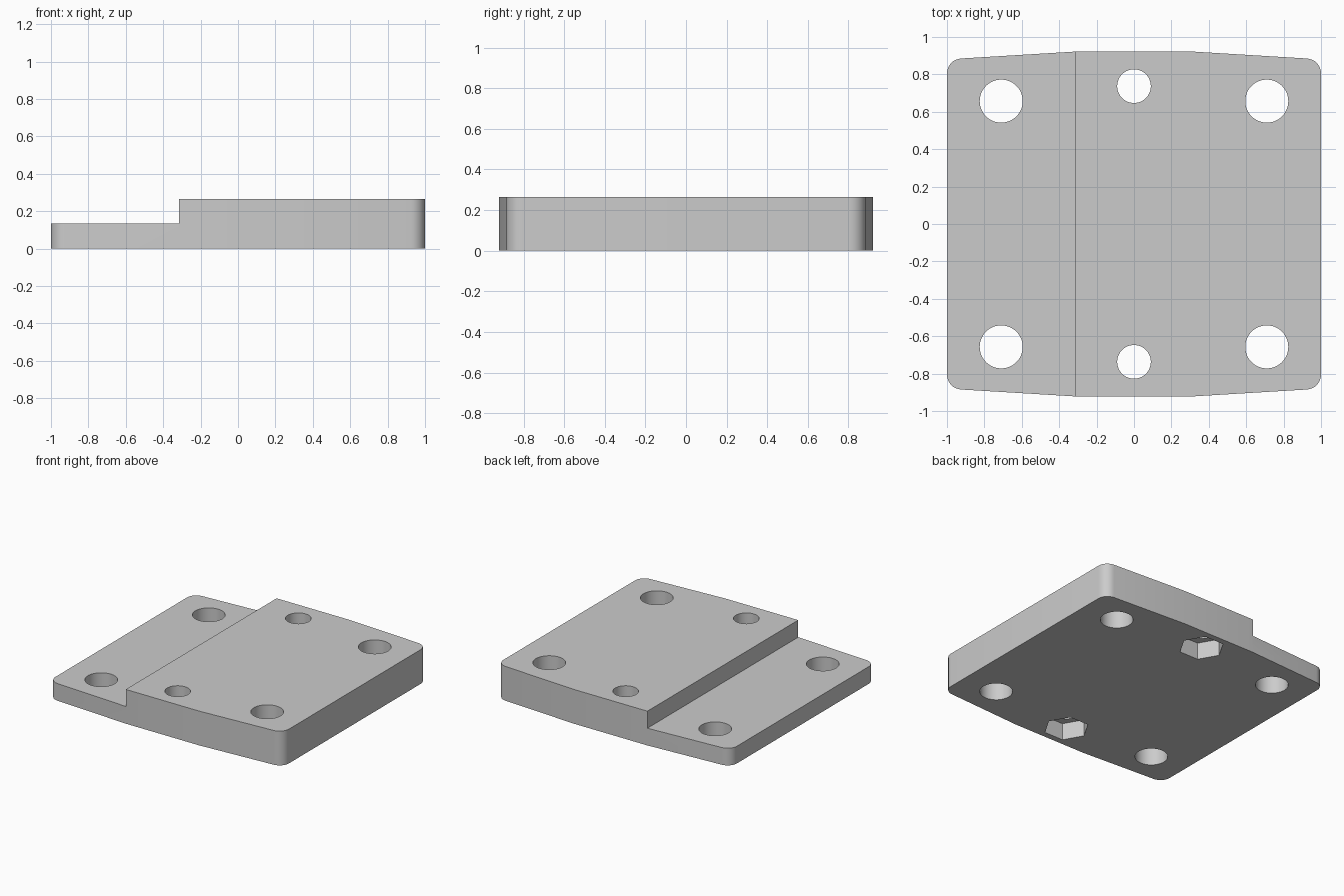
import bpy, bmesh, math

if "Cube" in bpy.data.objects:
    bpy.data.objects.remove(bpy.data.objects["Cube"])

THICK = 0.265
STEP_Z, STEP_X = 0.133, -0.315
CORNER_R = 0.08

grey = bpy.data.materials.new("plain grey")
grey.use_nodes = True
colour = (0.6, 0.6, 0.6, 1)
grey.diffuse_color = colour
grey.node_tree.nodes["Principled BSDF"].inputs["Base Color"].default_value = colour


def prism(name, outline, z0, z1):
    """Upright prism from a counter-clockwise outline."""
    bm = bmesh.new()
    base = bm.faces.new([bm.verts.new((x, y, z0)) for x, y in outline])
    top = bmesh.ops.extrude_face_region(bm, geom=[base])["geom"]
    verts = [v for v in top if isinstance(v, bmesh.types.BMVert)]
    bmesh.ops.translate(bm, verts=verts, vec=(0, 0, z1 - z0))
    bmesh.ops.recalc_face_normals(bm, faces=bm.faces)
    mesh = bpy.data.meshes.new(name)
    bm.to_mesh(mesh)
    bm.free()
    mesh.materials.append(grey)
    obj = bpy.data.objects.new(name, mesh)
    bpy.context.collection.objects.link(obj)
    return obj


def ring(cx, cy, r, n):
    return [(cx + r * math.cos(2 * math.pi * i / n),
             cy + r * math.sin(2 * math.pi * i / n)) for i in range(n)]


# Plate outline: one rounded quarter, mirrored round the centre
quarter = []
for i in range(9):
    a = math.radians(87) * i / 8
    quarter.append((1 - CORNER_R + CORNER_R * math.cos(a),
                    0.805 + CORNER_R * math.sin(a)))
quarter.append((0.31, 0.922))
half = quarter + [(-x, y) for x, y in reversed(quarter)]
outline = half + [(-x, -y) for x, y in half]
plate = prism("stepped_plate", outline, 0, THICK)

# Cutters: lowered side, corner holes, bolt holes and hexagonal nut pockets
cutters = [prism("step_cutter", [(-2, -2), (STEP_X, -2), (STEP_X, 2), (-2, 2)],
                 STEP_Z, 1)]
for sy in (-1, 1):
    for sx in (-1, 1):
        cutters.append(prism("corner_hole_cutter",
                             ring(sx * 0.71, sy * 0.657, 0.115, 48), -1, 1))
    cutters.append(prism("bolt_hole_cutter", ring(0, sy * 0.737, 0.09, 48), -1, 1))
    cutters.append(prism("nut_pocket_cutter", ring(0, sy * 0.737, 0.16, 6), -1, 0.13))

for cutter in cutters:
    mod = plate.modifiers.new(cutter.name, 'BOOLEAN')
    mod.operation = 'DIFFERENCE'
    mod.solver = 'EXACT'
    mod.object = cutter

# Apply the cuts and discard the cutters
bpy.ops.object.select_all(action='DESELECT')
bpy.context.view_layer.objects.active = plate
plate.select_set(True)
for mod in list(plate.modifiers):
    bpy.ops.object.modifier_apply(modifier=mod.name)
for cutter in cutters:
    bpy.data.objects.remove(cutter)

bpy.ops.object.shade_smooth_by_angle(angle=math.radians(30))
